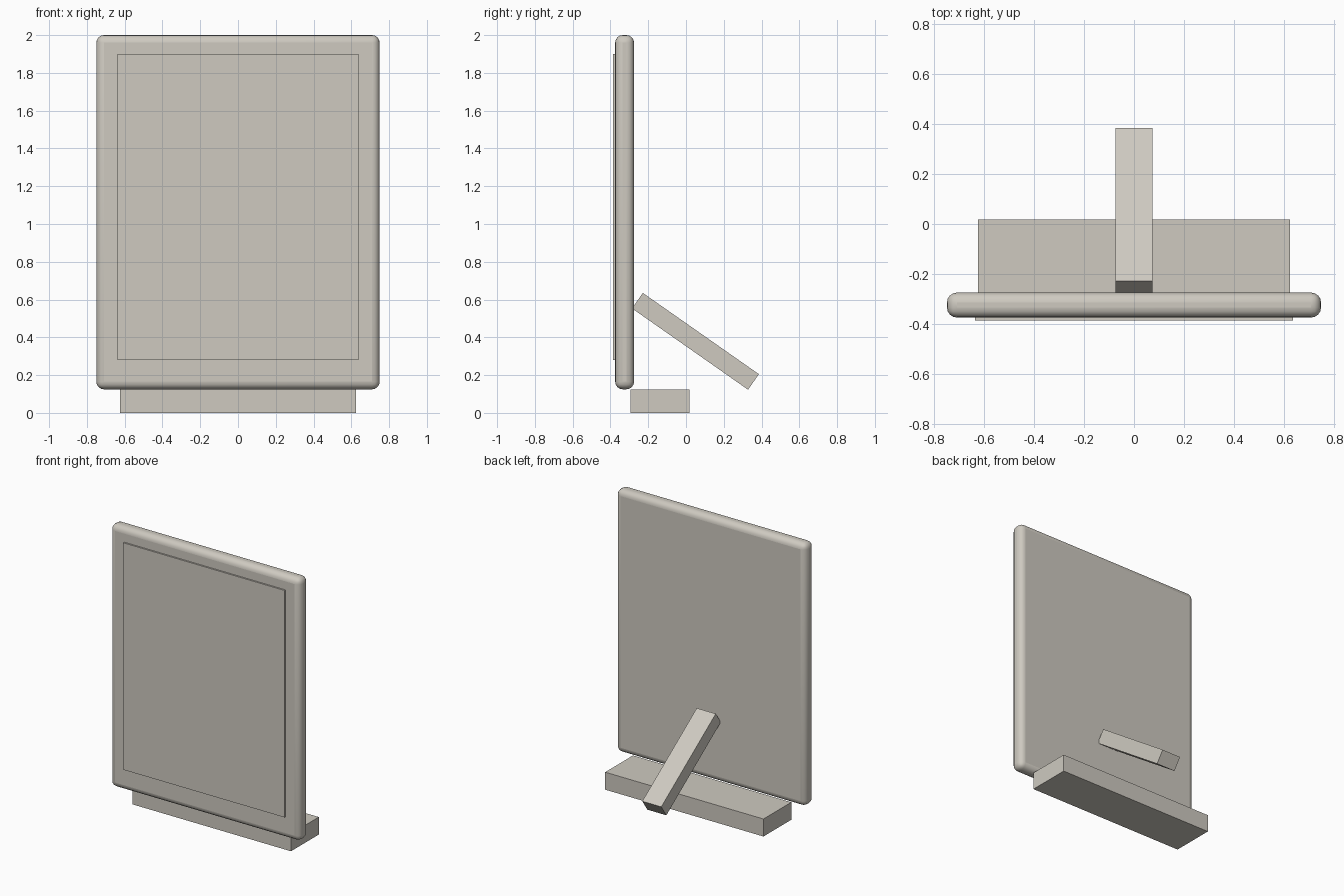
import bpy
from math import radians

old = bpy.data.objects.get("Cube")
if old:
    bpy.data.objects.remove(old, do_unlink=True)

# Single warm grey finish
grey = bpy.data.materials.new("warm_grey")
grey.use_nodes = True
colour = (0.62, 0.59, 0.53, 1)
grey.diffuse_color = colour
grey.node_tree.nodes["Principled BSDF"].inputs["Base Color"].default_value = colour


def box(name, size, centre, tilt=0, bevel=0):
    bpy.ops.mesh.primitive_cube_add(size=1, location=centre)
    ob = bpy.context.object
    ob.name = name
    ob.scale = size
    bpy.ops.object.transform_apply(location=False, rotation=False, scale=True)
    ob.rotation_euler.x = radians(tilt)
    ob.data.materials.append(grey)
    if bevel:
        mod = ob.modifiers.new("rounded_edges", "BEVEL")
        mod.width = bevel
        mod.segments = 4
        bpy.ops.object.shade_smooth_by_angle(angle=radians(30))
    return ob


# Rounded upright panel
box("frame", (1.5, 0.1, 1.875), (0, -0.325, 1.0625), bevel=0.04)

# Thin raised sheet on the front
box("front_panel", (1.275, 0.03, 1.62), (0, -0.371, 1.09))

# Block under the panel
box("base", (1.25, 0.313, 0.125), (0, -0.138, 0.0625))

# Sloping prop behind
box("rear_leg", (0.15, 0.75, 0.1), (0, 0.05, 0.379), tilt=-35)
